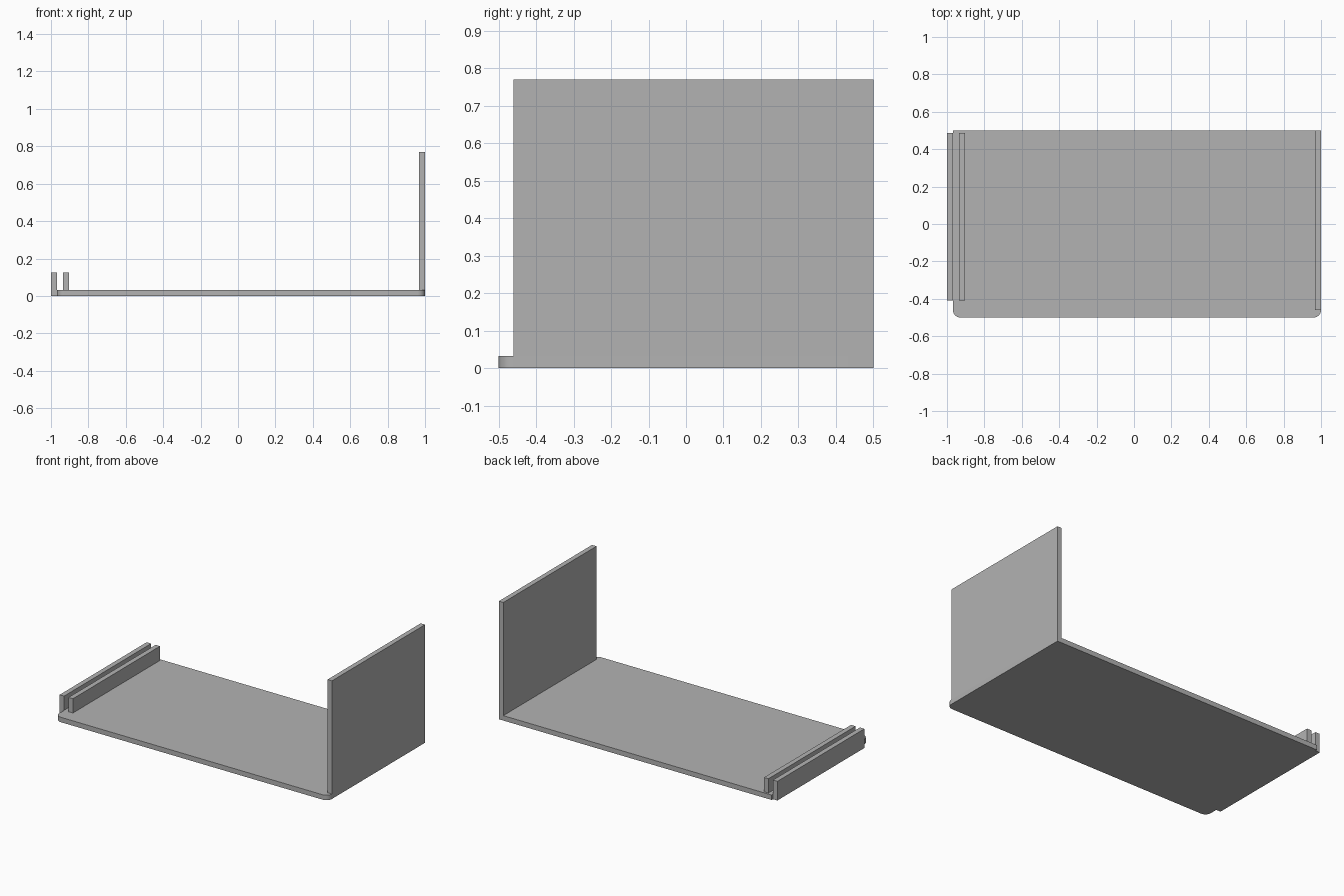
import bpy
import math

cube = bpy.data.objects.get("Cube")
if cube:
    bpy.data.objects.remove(cube, do_unlink=True)

grey = bpy.data.materials.new("plain grey")
grey.use_nodes = True
colour = (0.45, 0.45, 0.45, 1)
grey.diffuse_color = colour
grey.node_tree.nodes["Principled BSDF"].inputs["Base Color"].default_value = colour

T = 0.032  # sheet thickness


def prism(name, outline, z0, z1):
    """Upright solid from a counter-clockwise plan outline."""
    n = len(outline)
    verts = [(x, y, z) for z in (z0, z1) for x, y in outline]
    faces = [tuple(reversed(range(n))), tuple(range(n, 2 * n))]
    faces += [(i, (i + 1) % n, (i + 1) % n + n, i + n) for i in range(n)]
    mesh = bpy.data.meshes.new(name)
    mesh.from_pydata(verts, [], faces)
    mesh.materials.append(grey)
    obj = bpy.data.objects.new(name, mesh)
    bpy.context.collection.objects.link(obj)
    return obj


def box(name, x0, x1, y0, y1, z0, z1):
    return prism(name, [(x0, y0), (x1, y0), (x1, y1), (x0, y1)], z0, z1)


def corner(cx, cy, r, start, steps=8):
    """Quarter-circle of plan points."""
    angles = [math.radians(start + 90 * i / steps) for i in range(steps + 1)]
    return [(cx + r * math.cos(a), cy + r * math.sin(a)) for a in angles]


# Base plate with rounded front corners
R = 0.04
left, right = 1.0, -1 + T
plan = corner(right + R, -0.5 + R, R, 180) + corner(left - R, -0.5 + R, R, 270)
base = prism("base_plate", plan + [(left, 0.5), (right, 0.5)], 0, T)
bpy.context.view_layer.objects.active = base
base.select_set(True)
bpy.ops.object.shade_smooth_by_angle(angle=math.radians(30))
base.select_set(False)

# Tall side wall, flush with the left edge
box("side_wall", left - T, left, -0.5 + R, 0.5, T, 0.77)

# Pair of low rails forming a slot on the right
box("outer_rail", -1, right, -0.41, 0.487, 0, 0.125)
box("inner_rail", right + T, right + 2 * T, -0.41, 0.487, T, 0.125)
